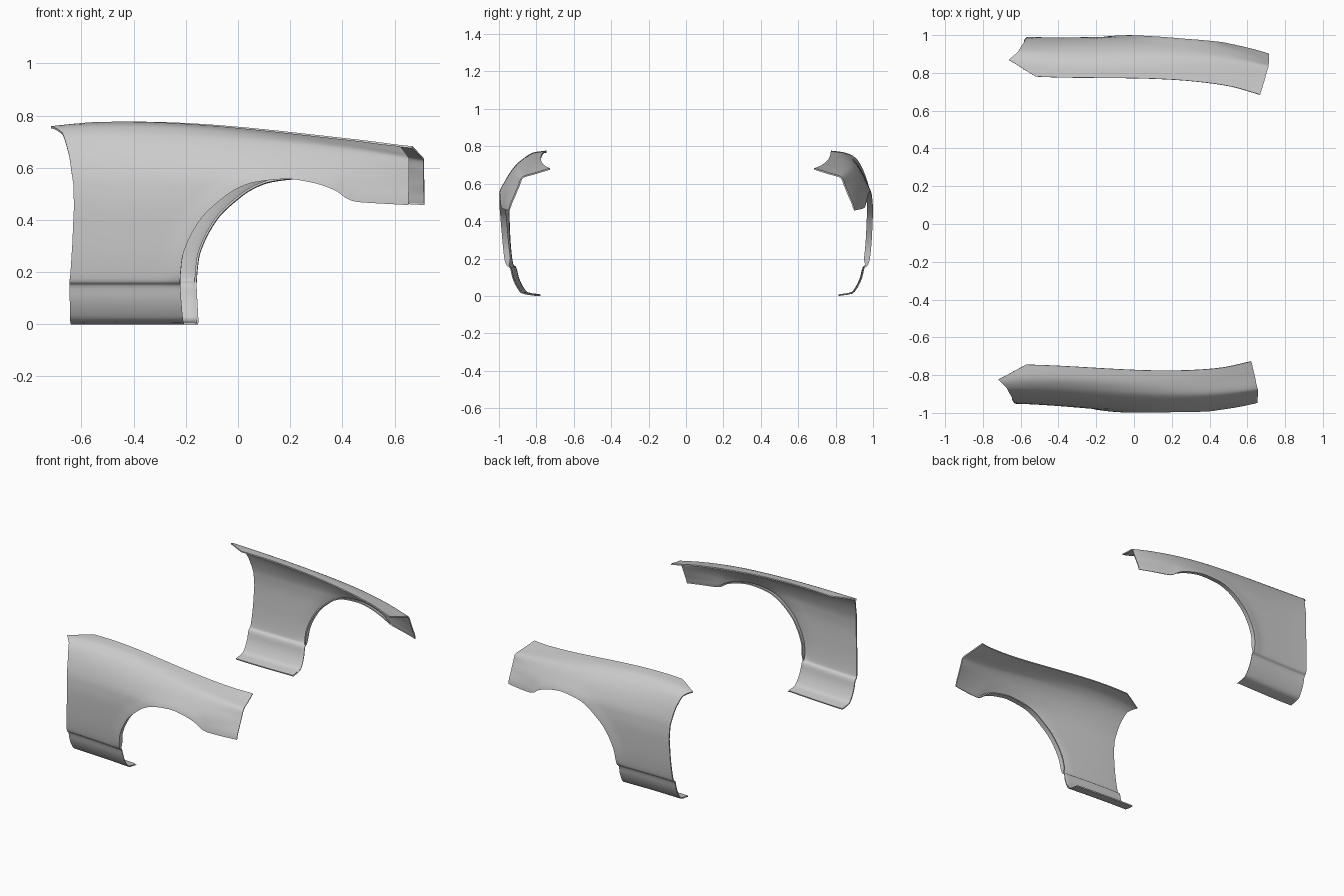
import bpy, bmesh, math
from mathutils import Matrix, Vector

if "Cube" in bpy.data.objects:
    bpy.data.objects.remove(bpy.data.objects["Cube"], do_unlink=True)

# Cross-section from sill to hood edge: shared lower part, four upper parts along the length
LOWER = [(.82, 0), (.89, .012), (.922, .05), (.944, .1), (.956, .148), (.972, .165), (.988, .3)]
STATIONS = [-.62, 0, .4, .685]
UPPER = [
    [(.972, .45), (.967, .54), (.937, .65), (.888, .735), (.835, .764), (.765, .77)],
    [(.993, .45), (.988, .54), (.952, .64), (.888, .72), (.83, .746), (.772, .755)],
    [(.981, .45), (.969, .54), (.935, .62), (.884, .682), (.82, .7), (.757, .712)],
    [(.925, .45), (.896, .54), (.875, .59), (.855, .635), (.78, .66), (.707, .683)],
]

# Wheel arch as (x, z), paired with the rear and top edge as (x, section position)
ARCH = [(-.18, 0), (-.184, .05), (-.19, .148), (-.19, .165), (-.182, .25), (-.163, .31),
        (-.135, .365), (-.105, .41), (-.08, .437), (-.06, .455), (-.03, .48),
        (.02, .515), (.1, .545), (.22, .557), (.33, .54), (.41, .51),
        (.45, .482), (.485, .47), (.685, .457)]
EDGE = [(-.615, 0), (-.615, 2), (-.615, 4), (-.615, 5), (-.604, 6), (-.597, 7),
        (-.6, 8), (-.617, 9), (-.645, 10), (-.69, 10.9), (-.545, 12),
        (-.35, 12), (-.12, 12), (.12, 12), (.32, 12), (.43, 12),
        (.48, 12), (.52, 12), (.685, 12)]
STEPS, ROWS, TOP = 6, 30, 12


def slope(a, b):
    return 2 * a * b / (a + b) if a * b > 0 else 0


def spline(points, t):
    """Smooth curve through the points that never overshoots them."""
    i = min(max(int(t), 0), len(points) - 2)
    u = t - i
    result = []
    for axis in range(2):
        p = [q[axis] for q in points]
        d = p[i + 1] - p[i]
        m0 = slope(p[i] - p[i - 1], d) if i else d
        m1 = slope(d, p[i + 2] - p[i + 1]) if i + 2 < len(p) else d
        result.append(p[i] + u * (m0 + u * (3 * d - 2 * m0 - m1 + u * (m0 + m1 - 2 * d))))
    return result


def section(x):
    """Blend the stations into one cross-section at x."""
    weights = [math.prod((x - b) / (a - b) for b in STATIONS if b != a) for a in STATIONS]
    upper = [tuple(sum(w * s[i][k] for w, s in zip(weights, UPPER)) for k in range(2))
             for i in range(len(UPPER[0]))]
    shift = upper[0][0] - UPPER[1][0][0]
    return [(y + shift, z) for y, z in LOWER] + upper


def position_at_height(points, z):
    low, high = 0, TOP
    for _ in range(30):
        mid = (low + high) / 2
        if spline(points, mid)[1] < z:
            low = mid
        else:
            high = mid
    return low


def smooth(a, b, t):
    t = min(max((t - a) / (b - a), 0), 1)
    return t * t * (3 - 2 * t)


def fender_column(s):
    """One strip of points from the inward arch lip out to the panel edge."""
    ax, az = spline(ARCH, s)
    i = min(int(s), len(EDGE) - 2)
    ex, ev = Vector(EDGE[i]).lerp(EDGE[i + 1], s - i)
    av = position_at_height(section(ax), az)
    lip = smooth(.14, .2, az) * (1 - smooth(.38, .5, ax))
    column = []
    for r in range(ROWS + 1):
        f = r / ROWS
        x, v = ax + (ex - ax) * f, av + (ev - av) * f
        y, z = spline(section(x), v)
        # flared arch rim, and the front edge swept back toward the hood
        y += .007 * lip * math.exp(-(math.hypot(x - ax, z - az) / .045) ** 2)
        x -= .02 * max(v - 10, 0) * smooth(.45, .685, x)
        column.append(Vector((x, y, z)))
    inner = column[0] + Vector((0, -.004 - .028 * lip, .003 * lip))
    return [inner] + column


def make_fender(name, side):
    bm = bmesh.new()
    count = (len(ARCH) - 1) * STEPS
    grid = [[bm.verts.new((p.x, side * p.y, p.z)) for p in fender_column(k / STEPS)]
            for k in range(count + 1)]
    for a, b in zip(grid, grid[1:]):
        for r in range(len(a) - 1):
            quad = [a[r], b[r], b[r + 1], a[r + 1]]
            bm.faces.new(quad if side < 0 else quad[::-1])
    # the pair sits slightly turned about the vertical axis
    bm.transform(Matrix.Rotation(-.033, 4, 'Z'))
    mesh = bpy.data.meshes.new(name)
    bm.to_mesh(mesh)
    bm.free()
    obj = bpy.data.objects.new(name, mesh)
    bpy.context.collection.objects.link(obj)
    bpy.ops.object.select_all(action='DESELECT')
    obj.select_set(True)
    bpy.context.view_layer.objects.active = obj
    # sheet metal thickness
    shell = obj.modifiers.new("thickness", 'SOLIDIFY')
    shell.thickness = .008
    shell.offset = -1
    bpy.ops.object.modifier_apply(modifier=shell.name)
    bpy.ops.object.shade_smooth_by_angle(angle=math.radians(35))


make_fender("near_fender", -1)
make_fender("far_fender", 1)
